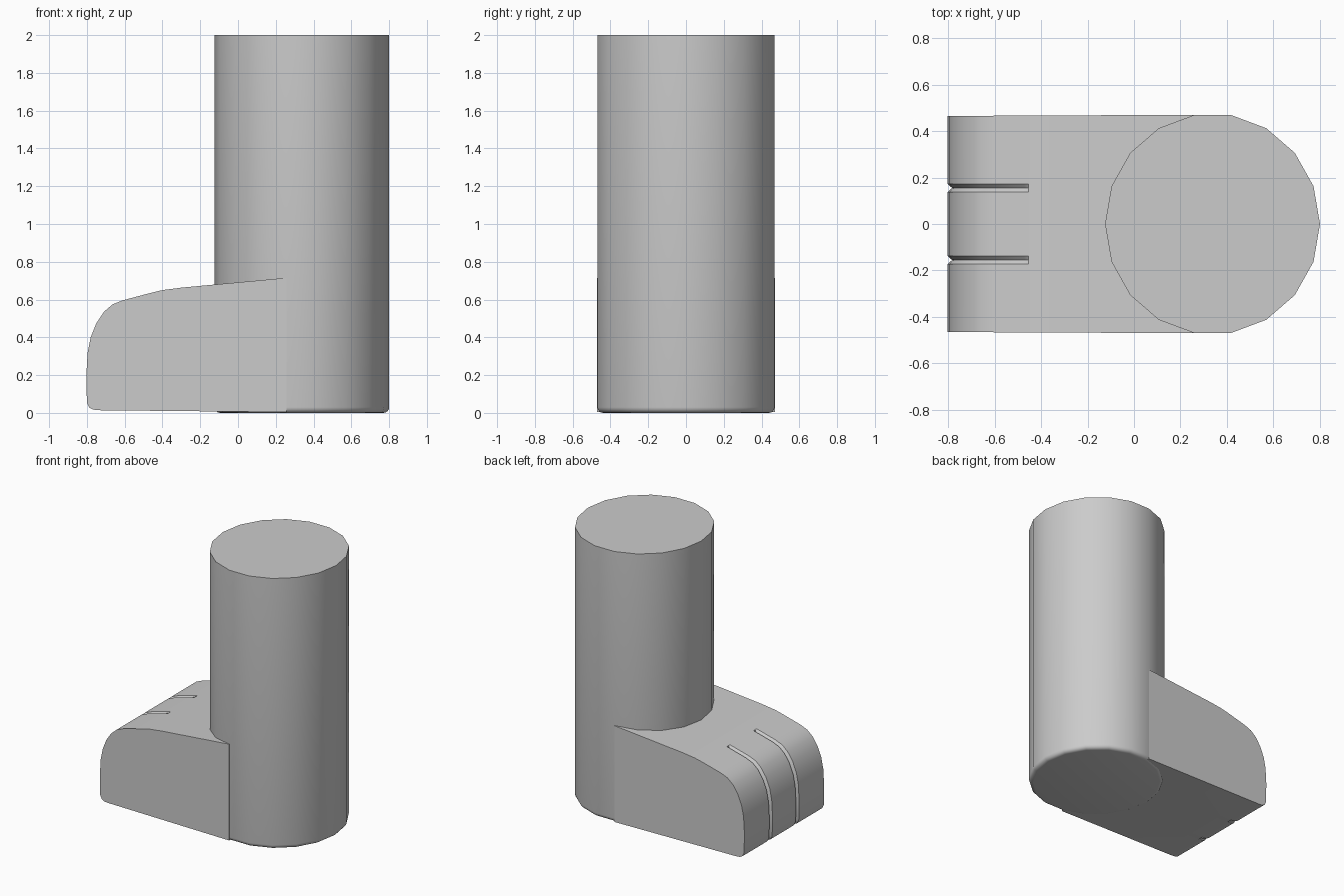
import bpy, bmesh, math
from mathutils import Vector

cube = bpy.data.objects.get("Cube")
if cube:
    bpy.data.objects.remove(cube, do_unlink=True)

GREY = (0.6, 0.6, 0.6, 1)
mat = bpy.data.materials.new("plain grey")
mat.use_nodes = True
mat.diffuse_color = GREY
mat.node_tree.nodes["Principled BSDF"].inputs["Base Color"].default_value = GREY


def finish(bm, name):
    bmesh.ops.recalc_face_normals(bm, faces=bm.faces)
    mesh = bpy.data.meshes.new(name)
    bm.to_mesh(mesh)
    bm.free()
    mesh.materials.append(mat)
    ob = bpy.data.objects.new(name, mesh)
    bpy.context.collection.objects.link(ob)
    bpy.ops.object.select_all(action='DESELECT')
    ob.select_set(True)
    bpy.context.view_layer.objects.active = ob
    bpy.ops.object.shade_smooth_by_angle(angle=math.radians(32))
    return ob


# Leg: eighteen-sided column with a softened bottom rim
SIDES, CX, RX, RY, HEIGHT = 18, 0.338, 0.4625, 0.476, 2.0
bm = bmesh.new()
ring = [bm.verts.new((CX + RX * math.cos(a), RY * math.sin(a), 0))
        for a in (math.tau * i / SIDES for i in range(SIDES))]
base = bm.faces.new(ring)
top = bmesh.ops.extrude_face_region(bm, geom=[base], use_keep_orig=True)["geom"]
bmesh.ops.translate(bm, vec=(0, 0, HEIGHT),
                    verts=[g for g in top if isinstance(g, bmesh.types.BMVert)])
rim = [e for e in bm.edges if all(v.co.z < 0.01 for v in e.verts)]
bmesh.ops.bevel(bm, geom=rim, offset=0.03, segments=4, profile=0.5, affect='EDGES')
finish(bm, "leg")

# Foot: side profile swept across the width, with two toe grooves pressed in
profile = [(0.257, 0.004), (-0.73, 0.014), (-0.765, 0.017), (-0.787, 0.028),
           (-0.8, 0.055), (-0.803, 0.2), (-0.796, 0.32), (-0.78, 0.4),
           (-0.75, 0.475), (-0.71, 0.535), (-0.665, 0.574), (-0.61, 0.596),
           (-0.475, 0.632), (-0.455, 0.637), (-0.4, 0.65), (-0.3, 0.663),
           (0.257, 0.715)]
FIRST, LAST = 2, 12        # profile points that the grooves run along
HALF, GROOVE_Y, GROOVE_W, DEPTH = 0.465, 0.155, 0.018, 0.02
columns = [(-HALF, False)]
for c in (-GROOVE_Y, GROOVE_Y):
    columns += [(c - GROOVE_W, False), (c, True), (c + GROOVE_W, False)]
columns.append((HALF, False))

bm = bmesh.new()
grid = []
for y, grooved in columns:
    col = []
    for i, (x, z) in enumerate(profile):
        p = Vector((x, z))
        if grooved and FIRST <= i <= LAST:
            t = Vector(profile[i + 1]) - Vector(profile[i - 1])
            p += Vector((-t.y, t.x)).normalized() * -DEPTH
            if p.x < x and z < 0.5:
                p.x = x + DEPTH
        # the sides flare very slightly towards the heel
        wide = y * (1 + 0.01 * (x + 0.8)) if abs(y) == HALF else y
        col.append(bm.verts.new((p.x, wide, p.y)))
    grid.append(col)
for a, b in zip(grid, grid[1:]):
    for i in range(len(profile) - 1):
        bm.faces.new((a[i], a[i + 1], b[i + 1], b[i]))
bm.faces.new(grid[0])
bm.faces.new(grid[-1][::-1])
bm.faces.new([col[0] for col in grid] + [col[-1] for col in grid[::-1]])
finish(bm, "foot")
